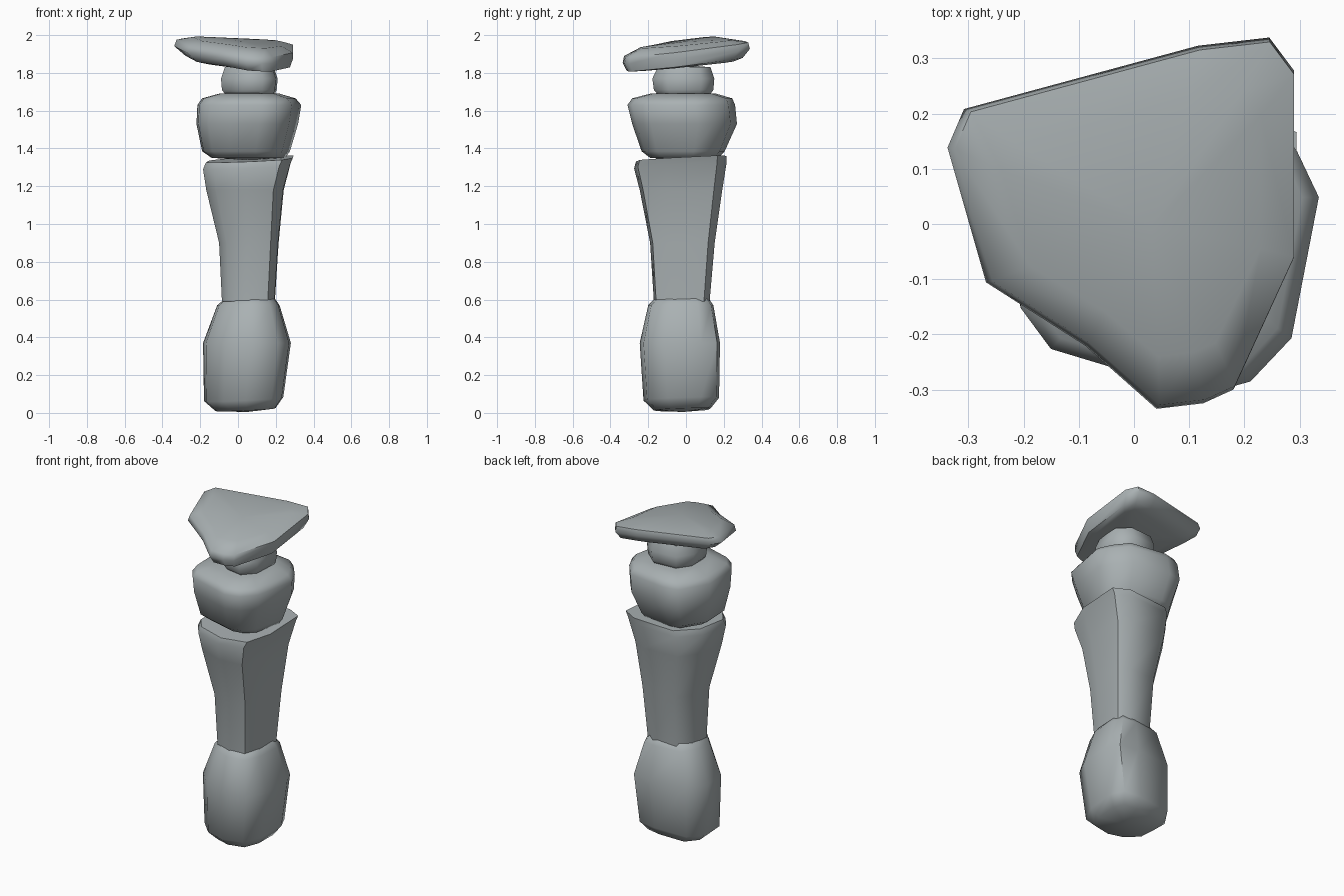
import bpy, bmesh, math

mat = bpy.data.materials.new("grey_stone")
mat.diffuse_color = (0.40, 0.44, 0.45, 1)


def stone(name, outline, levels, tilt=(0, 0), dome=0.012):
    """Loft an irregular outline; every level is (z, x0, x1, y0, y1[, own tilt])."""
    xs = [p[0] for p in outline]
    ys = [p[1] for p in outline]
    bm = bmesh.new()
    rings = []
    for z, x0, x1, y0, y1, *own in levels:
        tx, ty = own[0] if own else tilt
        ring = []
        for px, py in outline:
            x = x0 + (px - min(xs)) / (max(xs) - min(xs)) * (x1 - x0)
            y = y0 + (py - min(ys)) / (max(ys) - min(ys)) * (y1 - y0)
            ring.append(bm.verts.new((x, y, z + tx * x + ty * y)))
        rings.append(ring)
    n = len(outline)
    for a, b in zip(rings, rings[1:]):
        for i in range(n):
            j = (i + 1) % n
            bm.faces.new((a[i], a[j], b[j], b[i]))
    # slightly domed caps
    for ring, s in ((rings[0], -1), (rings[-1], 1)):
        c = [sum(v.co[k] for v in ring) / n for k in range(3)]
        mid = bm.verts.new((c[0], c[1], c[2] + s * dome))
        for i in range(n):
            bm.faces.new((ring[i], ring[(i + 1) % n], mid))
    bmesh.ops.recalc_face_normals(bm, faces=bm.faces)
    me = bpy.data.meshes.new(name)
    bm.to_mesh(me)
    bm.free()
    me.materials.append(mat)
    ob = bpy.data.objects.new(name, me)
    bpy.context.collection.objects.link(ob)
    bpy.context.view_layer.objects.active = ob
    ob.select_set(True)
    bpy.ops.object.shade_smooth_by_angle(angle=math.radians(55))
    ob.select_set(False)


# bottom boulder
stone("base_boulder",
      [(-.17, -.10), (-.07, -.20), (.06, -.245), (.21, -.225), (.27, -.11),
       (.28, .08), (.24, .165), (.12, .18), (-.11, .16), (-.185, .05)],
      [(.015, -.12, .20, -.17, .13, (.05, .03)),
       (.07, -.18, .24, -.225, .175, (.05, .03)),
       (.37, -.185, .28, -.245, .18), (.57, -.11, .22, -.20, .145),
       (.62, -.05, .185, -.15, .11)])

# tall flared pillar
stone("pillar_stone",
      [(-.19, -.12), (-.13, -.20), (.06, -.27), (.23, -.25), (.29, -.10),
       (.295, .17), (.20, .22), (-.07, .21), (-.17, .08)],
      [(.59, -.085, .195, -.17, .125), (.90, -.10, .215, -.19, .152),
       (1.18, -.168, .242, -.245, .192),
       (1.305, -.185, .28, -.275, .215, (.05, .05)),
       (1.34, -.17, .295, -.265, .215, (.05, .05))], dome=0)

# wide block
stone("wide_block",
      [(-.21, -.15), (-.155, -.225), (-.04, -.26), (.12, -.31), (.21, -.285),
       (.285, -.205), (.335, .055), (.295, .14), (.22, .235), (-.03, .27),
       (-.12, .25), (-.22, .08)],
      [(1.35, -.14, .25, -.19, .17), (1.385, -.19, .275, -.235, .205),
       (1.53, -.22, .318, -.285, .27), (1.63, -.215, .335, -.31, .26),
       (1.665, -.19, .305, -.285, .245), (1.69, -.10, .22, -.19, .16)])

# small spacer pebble
stone("spacer_pebble",
      [(-.09, -.08), (.02, -.16), (.13, -.18), (.20, -.10), (.21, .08),
       (.13, .15), (-.03, .14), (-.09, .05)],
      [(1.675, -.06, .19, -.14, .12), (1.71, -.085, .205, -.17, .145),
       (1.77, -.09, .21, -.178, .15), (1.83, -.07, .19, -.15, .13)])

# tilted capstone
stone("capstone",
      [(-.31, .21), (-.34, .14), (-.27, -.105), (-.09, -.22), (.04, -.335),
       (.125, -.325), (.18, -.30), (.29, -.06), (.29, .28), (.245, .34),
       (.115, .325)],
      [(1.845, -.20, .24, -.26, .25, (-.06, .11)),
       (1.857, -.28, .275, -.315, .30, (-.07, .13)),
       (1.90, -.338, .29, -.335, .338, (-.07, .13)),
       (1.935, -.325, .29, -.328, .33, (-.07, .13)),
       (1.963, -.24, .23, -.24, .24, (-.07, .10))], dome=.006)
